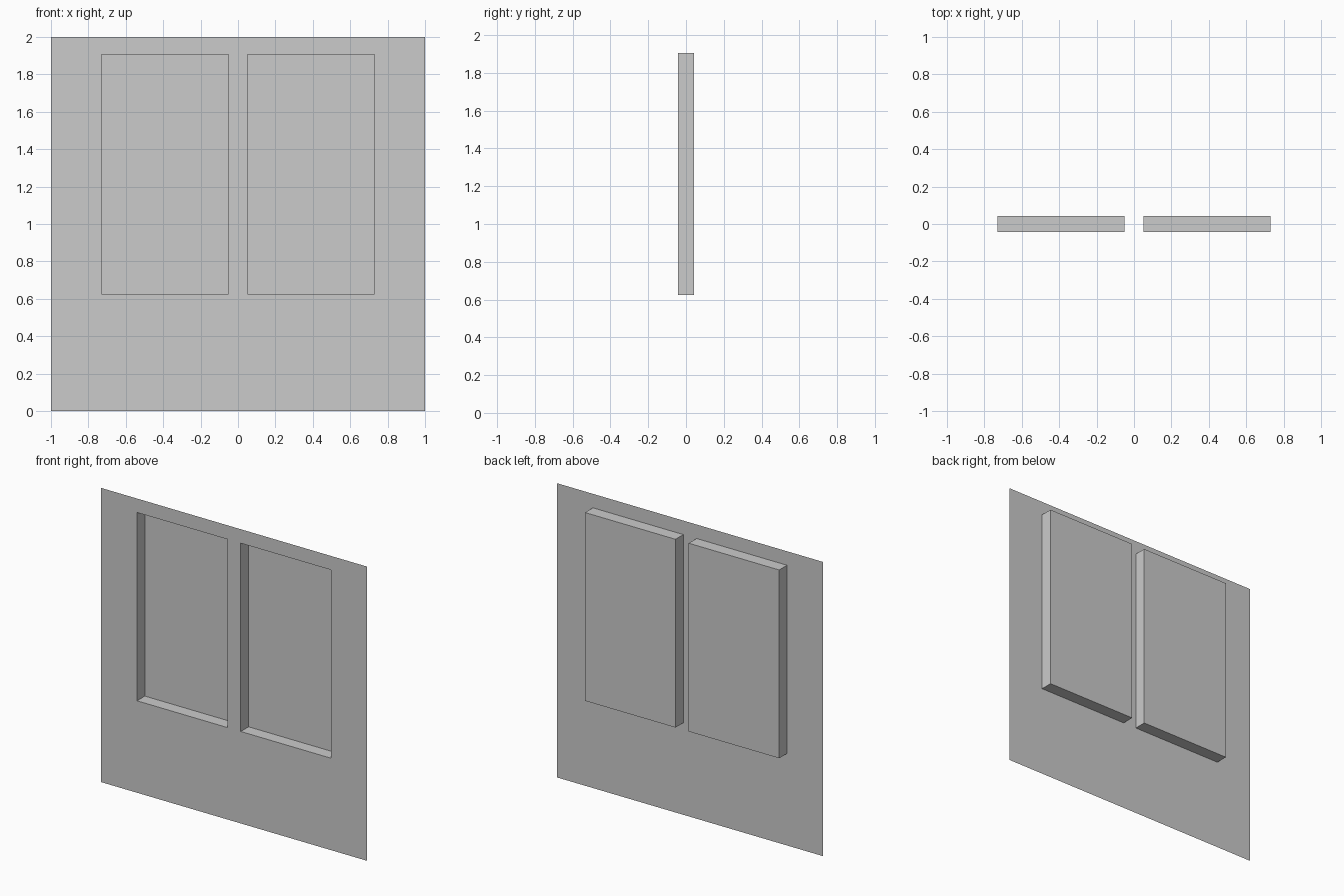
import bpy, bmesh

if "Cube" in bpy.data.objects:
    bpy.data.objects.remove(bpy.data.objects["Cube"])

FRONT, BACK = -0.042, 0.042
XS = [-1.0, -0.73, -0.05, 0.05, 0.73, 1.0]
ZS = [0.0, 0.625, 1.905, 2.0]

bm = bmesh.new()


def quad(*points):
    bm.faces.new([bm.verts.new(p) for p in points])


def recess(x0, x1, z0, z1):
    # four side walls plus the back pane, all facing into the pocket
    rim = [(x0, z0), (x1, z0), (x1, z1), (x0, z1)]
    for (ax, az), (bx, bz) in zip(rim, rim[1:] + rim[:1]):
        quad((ax, FRONT, az), (bx, FRONT, bz), (bx, BACK, bz), (ax, BACK, az))
    quad(*[(x, BACK, z) for x, z in rim])


# flat sheet, with two of its cells pushed back as recessed panels
for i, (x0, x1) in enumerate(zip(XS, XS[1:])):
    for j, (z0, z1) in enumerate(zip(ZS, ZS[1:])):
        if j == 1 and i in (1, 3):
            recess(x0, x1, z0, z1)
        else:
            quad((x0, FRONT, z0), (x1, FRONT, z0), (x1, FRONT, z1), (x0, FRONT, z1))

bmesh.ops.remove_doubles(bm, verts=bm.verts, dist=1e-4)

mesh = bpy.data.meshes.new("recessed_wall_panel")
bm.to_mesh(mesh)
bm.free()
wall = bpy.data.objects.new("recessed_wall_panel", mesh)
bpy.context.collection.objects.link(wall)
